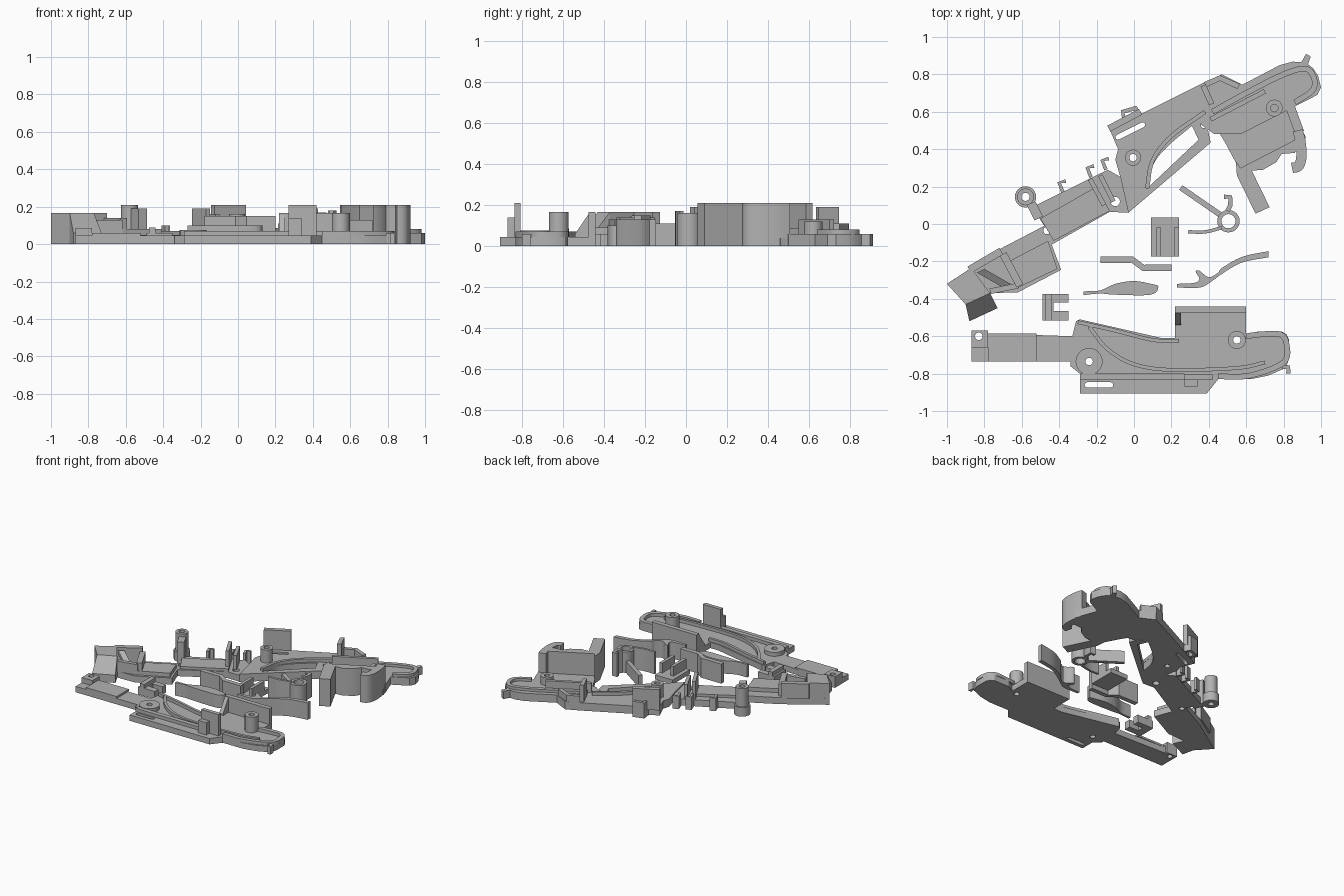
import bpy, bmesh, math
from mathutils import Vector

GREY = bpy.data.materials.new("grey_plastic")
GREY.diffuse_color = (0.45, 0.45, 0.45, 1)


def finish(name, bm):
    bmesh.ops.remove_doubles(bm, verts=bm.verts, dist=1e-5)
    bmesh.ops.recalc_face_normals(bm, faces=bm.faces)
    me = bpy.data.meshes.new(name)
    bm.to_mesh(me)
    bm.free()
    me.materials.append(GREY)
    ob = bpy.data.objects.new(name, me)
    bpy.context.collection.objects.link(ob)
    bpy.ops.object.select_all(action='DESELECT')
    ob.select_set(True)
    bpy.context.view_layer.objects.active = ob
    bpy.ops.object.shade_smooth_by_angle(angle=math.radians(30))
    return ob


def plate(name, z0, z1, outline, *holes):
    """Flat part cut from an outline with through holes."""
    bm = bmesh.new()
    for loop in (outline, *holes):
        vs = [bm.verts.new((x, y, z0)) for x, y in loop]
        for i, v in enumerate(vs):
            bm.edges.new((vs[i - 1], v))
    bmesh.ops.triangle_fill(bm, use_beauty=True, edges=bm.edges[:], normal=(0, 0, 1))
    res = bmesh.ops.extrude_face_region(bm, geom=bm.faces[:], use_keep_orig=True)
    for v in res["geom"]:
        if isinstance(v, bmesh.types.BMVert):
            v.co.z = z1
    return finish(name, bm)


def hull(name, pts):
    bm = bmesh.new()
    for p in pts:
        bm.verts.new(p)
    bmesh.ops.convex_hull(bm, input=bm.verts[:])
    return finish(name, bm)


def circle(x, y, r, n=24):
    return [(x + r * math.cos(math.tau * i / n), y + r * math.sin(math.tau * i / n)) for i in range(n)]


def rect(x0, y0, x1, y1):
    return [(x0, y0), (x1, y0), (x1, y1), (x0, y1)]


def smooth(pts, n=6):
    """Catmull-Rom curve through the points."""
    p = [Vector(q) for q in pts]
    p = [2 * p[0] - p[1]] + p + [2 * p[-1] - p[-2]]
    out = []
    for a, b, c, d in zip(p, p[1:], p[2:], p[3:]):
        for i in range(n):
            t = i / n
            out.append(0.5 * (2 * b + (c - a) * t + (2 * a - 5 * b + 4 * c - d) * t * t
                              + (3 * b - a - 3 * c + d) * t ** 3))
    return [tuple(v) for v in out + [p[-2]]]


def ribbon(name, z0, z1, path, w):
    """Upright strip of even width along a path."""
    p = [Vector(q) for q in path]
    left, right = [], []
    for i, q in enumerate(p):
        t = (p[min(i + 1, len(p) - 1)] - p[max(i - 1, 0)]).normalized()
        s = Vector((-t.y, t.x)) * w / 2
        left.append(tuple(q + s))
        right.append(tuple(q - s))
    return plate(name, z0, z1, left + right[::-1])


def boss(name, x, y, r, hole, z0, z1):
    return plate(name, z0, z1, circle(x, y, r), circle(x, y, hole, 16))


def slot(x0, y0, x1, y1, r):
    """Round-ended slot outline."""
    a = math.atan2(y1 - y0, x1 - x0)
    ends = ((x1, y1, a - math.pi / 2), (x0, y0, a + math.pi / 2))
    return [(x + r * math.cos(s + math.pi * i / 6), y + r * math.sin(s + math.pi * i / 6))
            for x, y, s in ends for i in range(7)]


# ---- lower shell half ----
rail_a = smooth([(-.24, -.55), (-.14, -.67), (.0, -.75), (.2, -.78), (.55, -.77), (.70, -.74)])
plate("lower_shell", 0, .045,
      [(-.87, -.735), (-.34, -.735), (-.34, -.76), (-.29, -.80), (-.29, -.905), (.39, -.905), (.45, -.83),
       (.62, -.83), (.72, -.81), (.81, -.77), (.83, -.72), (.83, -.62), (.815, -.59), (.79, -.575), (.66, -.575),
       (.60, -.61), (.60, -.44), (.22, -.44), (.22, -.61), (.15, -.61), (-.29, -.51), (-.31, -.52), (-.33, -.60),
       (-.78, -.585), (-.78, -.57), (-.87, -.57)],
      circle(-.24, -.735, .02, 16), circle(-.83, -.60, .02, 16), circle(.55, -.62, .02, 16),
      slot(-.25, -.86, -.125, -.86, .014))
plate("shell_end_block", .045, .085, rect(-.87, -.66, -.78, -.57), circle(-.83, -.60, .02, 16))
plate("shell_arm_step", .045, .06, rect(-.78, -.735, -.52, -.585))
boss("shell_pivot", -.24, -.735, .072, .02, .045, .075)
plate("shell_outer_rim", .045, .07, rect(-.29, -.835, .27, -.80))
ribbon("shell_inner_rail", .045, .07, rail_a, .02)
ribbon("shell_top_rail", .045, .07, smooth([(-.30, -.525), (-.1, -.57), (.1, -.62), (.24, -.625)]), .02)
ribbon("shell_nose_rail", .045, .07,
       smooth([(.60, -.60), (.68, -.59), (.78, -.59), (.815, -.64), (.80, -.74), (.62, -.81), (.45, -.815)]), .03)
ribbon("shell_nose_hook", 0, .06, [(.79, -.765), (.825, -.765), (.825, -.80)], .025)
plate("shell_back_wall", .045, .165, rect(.22, -.475, .60, -.44))
hull("shell_corner_ramp", [(x, y, z) for x in (.22, .25) for y, z in
                           ((-.54, .045), (-.475, .045), (-.475, .155), (-.54, .06))])
boss("shell_screw_post", .55, -.62, .048, .02, .045, .165)
plate("shell_latch_wall", .045, .21, rect(.27, -.835, .42, -.805))
plate("shell_latch_block", .045, .14, rect(.27, -.87, .34, -.835))

# ---- long frame: tail, middle, and nose ----
plate("frame_tail", 0, .05,
      [(-1, -.32), (-.90, -.43), (-.77, -.37), (-.62, -.365), (-.39, -.245), (-.44, -.11), (-.13, .065),
       (-.03, .06), (-.07, .25), (-.14, .29), (-.545, .09), (-.48, -.01), (-.71, -.13)],
      circle(-.465, -.035, .02, 16), circle(-.10, .12, .025, 16))
plate("frame_tail_step", .05, .08,
      [(-.67, -.20), (-.46, -.09), (-.41, -.24), (-.62, -.34)])
plate("frame_deck", .05, .07, [(-.50, .03), (-.20, .20), (-.13, .07), (-.43, -.09)])
plate("frame_middle", 0, .06,
      [(-.03, .06), (.41, .435), (.385, .53), (.43, .63), (.37, .755), (-.13, .505), (-.085, .40), (-.10, .345),
       (-.07, .24)],
      smooth([(.08, .20), (.105, .32), (.18, .415), (.31, .525)]) + [(.345, .45)],
      circle(-.005, .355, .02, 16), slot(-.085, .465, .045, .53, .014),
      circle(.375, .53, .018, 16))
plate("frame_nose", 0, .06, [(.36, .53), (.43, .48), (.57, .48), (.98, .69), (1.0, .73), (.985, .79), (.96, .83),
                             (.93, .855), (.945, .895), (.92, .91), (.895, .865), (.85, .868), (.78, .85),
                             (.58, .745), (.47, .80), (.37, .755)])
ribbon("frame_arc_rail", .06, .085, smooth([(.07, .19), (.10, .34), (.20, .47), (.38, .60)]), .022)
ribbon("frame_nose_rail", .06, .08,
       smooth([(.42, .60), (.60, .70), (.80, .80), (.92, .83), (.965, .77), (.95, .71), (.86, .65)]), .03)
boss("frame_pivot_post", -.005, .355, .043, .02, .06, .16)
boss("frame_post_flange", -.58, .145, .057, .022, 0, .07)
boss("frame_tall_post", -.58, .145, .045, .022, .07, .21)
ribbon("post_bracket", 0, .19, [(-.55, .11), (-.51, .03)], .05)
ribbon("frame_slot_wall", .05, .21, [(-.135, .51), (.035, .60)], .035)
ribbon("frame_slot_hook", 0, .12, [(-.05, .55), (-.06, .60), (.01, .62), (.03, .58)], .025)
ribbon("frame_side_wall", .05, .19, [(.37, .74), (.415, .64)], .03)
ribbon("frame_side_lug", .05, .11, [(.38, .745), (.46, .78), (.56, .735)], .03)
for i, (a, b) in enumerate((((-.235, .24), (-.16, .10)), ((-.18, .26), (-.11, .12)))):
    ribbon("cross_wall_%d" % i, .05, .19 - .03 * i, [a, b], .025)
for i, (x, y) in enumerate(((-.38, .17), (-.23, .25), (-.15, .29))):
    ribbon("edge_hook_%d" % i, 0, .10, [(x, y), (x - .02, y + .05), (x + .015, y + .06)], .02)

# ---- tail block with its sloped end and bracket walls ----
plate("tail_block", 0, .165, [(-1, -.32), (-.90, -.43), (-.77, -.37), (-.87, -.235)])
hull("tail_ramp", [(x, y, z) for x, y, h in ((-.90, -.43, .165), (-.77, -.37, .165), (-.73, -.45, .06),
                                           (-.88, -.52, .06)) for z in (0, h)])
ribbon("bracket_upper_wall", .05, .165, [(-.88, -.245), (-.71, -.145)], .04)
ribbon("bracket_end_wall", .05, .14, [(-.70, -.16), (-.61, -.33)], .04)
ribbon("bracket_lower_wall", .05, .13, [(-.77, -.36), (-.62, -.33)], .03)
hull("bracket_brace", [(-.84, -.26, .15), (-.80, -.24, .15), (-.70, -.34, .07), (-.66, -.32, .07),
                       (-.84, -.26, .12), (-.80, -.24, .12), (-.70, -.34, .05), (-.66, -.32, .05)])

# ---- tall holder beside the nose ----
plate("holder_floor", 0, .04, [(.40, .58), (.49, .43), (.57, .28), (.80, .40), (.92, .46), (.83, .65)])
plate("holder_front_wall", 0, .21,
      [(.545, .335), (.55, .26), (.65, .055), (.725, .09), (.63, .285), (.69, .29), (.76, .33), (.79, .375),
       (.86, .38), (.90, .45), (.88, .46), (.57, .30)])
ribbon("holder_hook", 0, .21,
       smooth([(.875, .50), (.89, .44), (.895, .36), (.88, .31), (.845, .30)]), .055)
ribbon("holder_side_rail", 0, .06, [(.83, .64), (.885, .49)], .05)
boss("holder_screw_post", .75, .62, .045, .02, .04, .12)
ribbon("holder_back_rail", .04, .13, [(.41, .56), (.70, .71)], .025)

# ---- loose small parts ----
plate("u_clip", 0, .06, [(-.49, -.515), (-.35, -.515), (-.35, -.465), (-.43, -.465), (-.43, -.42), (-.35, -.42),
                         (-.35, -.375), (-.49, -.375)])
plate("u_clip_back", .06, .09, rect(-.475, -.515, -.44, -.375))
plate("slim_lever", 0, .10, smooth([(-.27, -.36), (-.18, -.355), (-.10, -.32), (0, -.305), (.09, -.32), (.13, -.335),
                                    (.09, -.378), (-.10, -.378), (-.18, -.372), (-.27, -.38)], 4))
ribbon("cranked_bar", 0, .15, [(-.18, -.19), (-.01, -.19), (.05, -.235), (.20, -.235)], .035)
plate("sliding_block", 0, .035, rect(.09, -.175, .24, .035))
for i, x in enumerate((.12, .215)):
    plate("sliding_block_rib_%d" % i, .035, .11, rect(x, -.175, x + .025, -.02))
boss("spring_ring", .505, .015, .06, .038, 0, .16)
ribbon("spring_long_arm", 0, .09, [(.25, .195), (.46, .05)], .03)
ribbon("spring_short_arm", 0, .17, smooth([(.29, -.042), (.38, -.042), (.47, -.02)]), .018)
ribbon("spring_hook", 0, .18, [(.50, .07), (.515, .10), (.515, .145), (.48, .145)], .025)
plate("curved_lever", 0, .13,
      smooth([(.23, -.34), (.35, -.34), (.41, -.31), (.48, -.26), (.58, -.205), (.72, -.178)], 5)
      + smooth([(.72, -.145), (.58, -.175), (.47, -.235), (.45, -.26), (.40, -.285), (.35, -.25), (.33, -.255),
                (.35, -.295), (.32, -.315), (.23, -.32)], 4))
